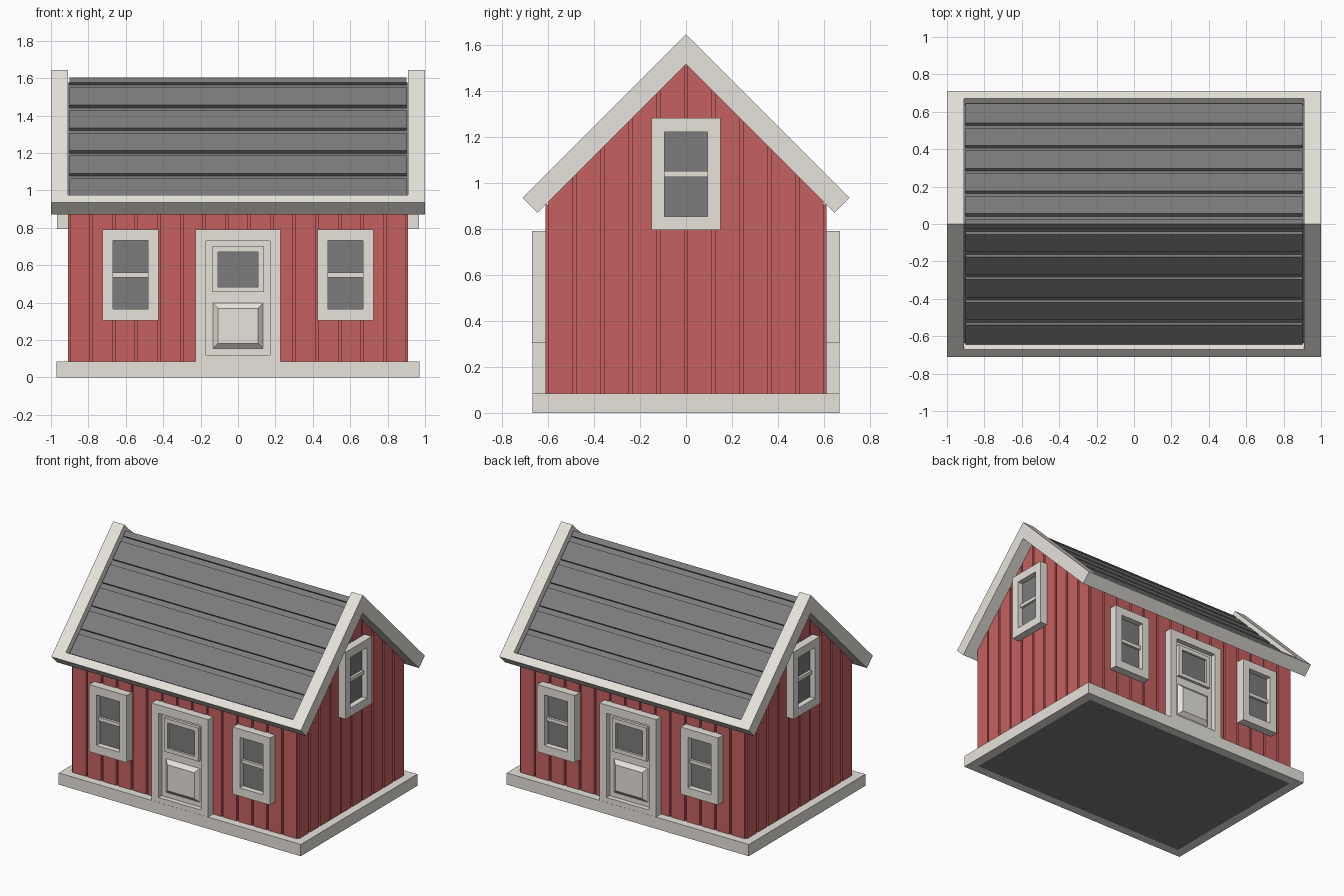
import bpy, bmesh
from math import pi

if "Cube" in bpy.data.objects:
    bpy.data.objects.remove(bpy.data.objects["Cube"])


def material(name, rgb):
    m = bpy.data.materials.new(name)
    m.diffuse_color = (*rgb, 1)
    m.use_nodes = True
    m.node_tree.nodes["Principled BSDF"].inputs["Base Color"].default_value = m.diffuse_color
    return m


RED = material("red_paint", (0.56, 0.12, 0.115))
WHITE = material("white_trim", (0.80, 0.77, 0.72))
GREY = material("dark_grey", (0.20, 0.20, 0.20))


def finish(name, bm, mat, loc=(0, 0, 0), rot=0):
    bmesh.ops.recalc_face_normals(bm, faces=bm.faces)
    me = bpy.data.meshes.new(name)
    bm.to_mesh(me)
    bm.free()
    me.materials.append(mat)
    ob = bpy.data.objects.new(name, me)
    bpy.context.collection.objects.link(ob)
    ob.location = loc
    ob.rotation_euler.z = rot
    return ob


def copy(ob, name, loc, rot):
    o = ob.copy()
    o.name = name
    o.location = loc
    o.rotation_euler.z = rot
    bpy.context.collection.objects.link(o)


def skin(bm, low, high):
    """Closed prism between two matching loops of points."""
    a = [bm.verts.new(p) for p in low]
    b = [bm.verts.new(p) for p in high]
    n = len(a)
    bm.faces.new(a)
    bm.faces.new(b)
    for i in range(n):
        bm.faces.new((a[i], a[(i + 1) % n], b[(i + 1) % n], b[i]))


def prism_x(bm, yz, x0, x1):
    skin(bm, [(x0, y, z) for y, z in yz], [(x1, y, z) for y, z in yz])


def box(bm, x0, x1, y0, y1, z0, z1):
    prism_x(bm, [(y0, z0), (y1, z0), (y1, z1), (y0, z1)], x0, x1)


def rect(x0, x1, z0, z1):
    return [(x0, z0), (x1, z0), (x1, z1), (x0, z1)]


def ring(bm, outer, inner, d0, d1, put):
    """Rectangular frame; put maps (a, b, depth) to a point."""
    loops = [[bm.verts.new(put(a, b, d)) for a, b in r]
             for r, d in ((outer, d0), (outer, d1), (inner, d1), (inner, d0))]
    for k in range(4):
        p, q = loops[k], loops[(k + 1) % 4]
        for i in range(4):
            j = (i + 1) % 4
            bm.faces.new((p[i], p[j], q[j], q[i]))


def upright(a, b, d):
    return (a, -d, b)


def flat(a, b, d):
    return (a, b, d)


# Base trim and floor
bm = bmesh.new()
ring(bm, rect(-.97, .97, -.667, .667), rect(-.90, .90, -.60, .60), 0, .085, flat)
finish("base_trim", bm, WHITE)
bm = bmesh.new()
box(bm, -.90, .90, -.60, .60, 0, .05)
finish("floor", bm, GREY)

# Wall core behind the planks
APEX = 1.515
bm = bmesh.new()
prism_x(bm, [(-.595, .06), (.595, .06), (.595, APEX - .595), (0, APEX),
             (-.595, APEX - .595)], -.895, .895)
finish("wall_core", bm, RED)

# Vertical wall planks, separated by narrow grooves
G = .007
bm = bmesh.new()
for s in (-1, 1):
    for i in range(15):
        x0, x1 = -.905 + i * 1.81 / 15 + G, -.905 + (i + 1) * 1.81 / 15 - G
        box(bm, x0, x1, s * .595, s * .61, .08, APEX - .61)
    for i in range(10):
        y0, y1 = -.605 + i * .121 + G, -.605 + (i + 1) * .121 - G
        prism_x(bm, [(y0, .08), (y1, .08), (y1, APEX - abs(y1)), (y0, APEX - abs(y0))],
                s * .895, s * .91)
finish("wall_planks", bm, RED)


# Roof: a point on the slope line y + z = c, at position q along the slope
def P(q, c):
    return ((c + q) / 2, (c - q) / 2)


TOP, BOARD, BED = 1.645, 1.605, 1.577
END, INNER = -.225, -.305


def mirrored(pts):
    return [(-y, z) for y, z in pts]


# Gable boards and eave boards
bm = bmesh.new()
half = [P(END, TOP), P(END, APEX)]
chevron = [(0, TOP)] + half + [(0, APEX)] + mirrored(half)[::-1]
for s in (-1, 1):
    prism_x(bm, chevron, s * .91, s * 1.0)
eave = [P(INNER, TOP), P(END, TOP), P(END, APEX), P(INNER, APEX)]
for e in (eave, mirrored(eave)):
    prism_x(bm, e, -.91, .91)
finish("roof_trim", bm, WHITE)

# Roof bed with long boards running along the ridge
bm = bmesh.new()
half = [P(INNER, BED), P(INNER, APEX)]
prism_x(bm, [(0, BED)] + half + [(0, APEX)] + mirrored(half)[::-1], -.91, .91)
half = [P(-1.549, BOARD), P(-1.549, BED)]
prism_x(bm, [(0, BOARD)] + half + [(0, BED)] + mirrored(half)[::-1], -.90, .90)
for i in range(5):
    q0 = -1.495 + i * .243
    q1 = min(q0 + .189, -.318) if i < 4 else -.318
    b = [P(q0, BOARD), P(q1, BOARD), P(q1, BED), P(q0, BED)]
    for p in (b, mirrored(b)):
        prism_x(bm, p, -.90, .90)
finish("roof_boards", bm, GREY)

# Windows: frame with crossbar, and glass
bm = bmesh.new()
ring(bm, rect(-.15, .15, -.243, .243), rect(-.093, .093, -.183, .183), -.01, .058, upright)
box(bm, -.093, .093, -.035, -.005, -.013, .013)
frame = finish("window_frame", bm, WHITE, (-.575, -.61, .548))
bm = bmesh.new()
box(bm, -.093, .093, -.018, .005, -.183, .183)
glass = finish("window_glass", bm, GREY, (-.575, -.61, .548))
for loc, rot in (((.575, -.61, .548), 0), ((-.575, .61, .548), pi), ((.575, .61, .548), pi),
                 ((.91, 0, 1.037), pi / 2), ((-.91, 0, 1.037), -pi / 2)):
    copy(frame, "window_frame", loc, rot)
    copy(glass, "window_glass", loc, rot)

# Door: surround, leaf, raised lower panel and glazed upper frame
bm = bmesh.new()
ring(bm, rect(-.227, .227, .08, .79), rect(-.17, .17, .12, .73), .60, .666, upright)
surround = finish("door_surround", bm, WHITE)
bm = bmesh.new()
box(bm, -.17, .17, -.63, -.60, .12, .73)
ring(bm, rect(-.14, .14, .457, .70), rect(-.108, .108, .485, .67), .625, .65, upright)
skin(bm, [upright(a, b, .628) for a, b in rect(-.137, .137, .152, .40)],
     [upright(a, b, .655) for a, b in rect(-.108, .108, .182, .37)])
leaf = finish("door_leaf", bm, WHITE)
bm = bmesh.new()
box(bm, -.108, .108, -.635, -.62, .485, .67)
pane = finish("door_glass", bm, GREY)
for ob in (surround, leaf, pane):
    copy(ob, "back_" + ob.name, (0, 0, 0), pi)
